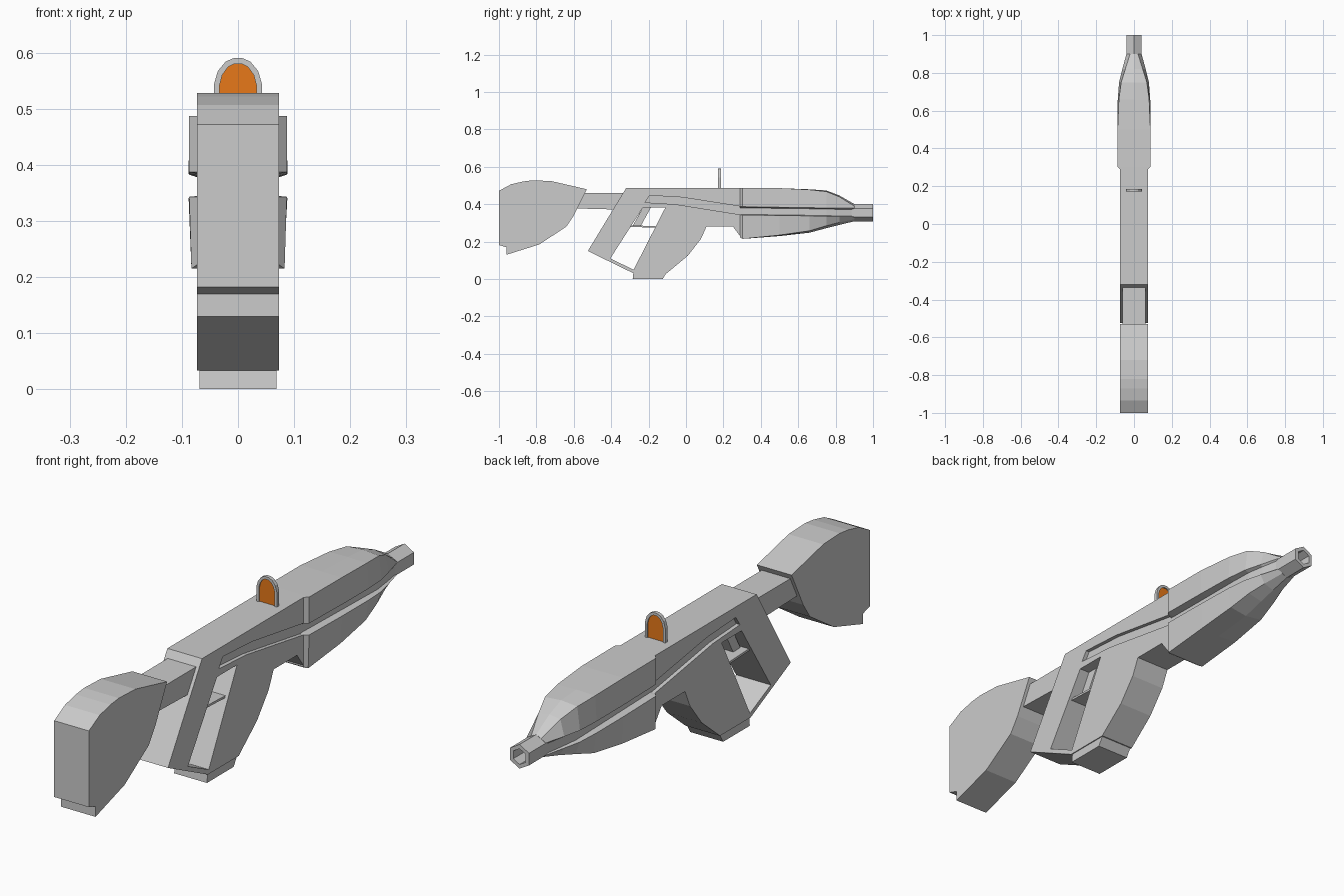
import bpy, bmesh, math

if "Cube" in bpy.data.objects:
    bpy.data.objects.remove(bpy.data.objects["Cube"])


def finish(name, bm):
    bmesh.ops.recalc_face_normals(bm, faces=bm.faces)
    me = bpy.data.meshes.new(name)
    bm.to_mesh(me)
    bm.free()
    ob = bpy.data.objects.new(name, me)
    bpy.context.collection.objects.link(ob)
    return ob


def loft(name, rings, cap=True):
    bm = bmesh.new()
    loops = [[bm.verts.new(p) for p in r] for r in rings]
    n = len(loops[0])
    for a, b in zip(loops, loops[1:]):
        for i in range(n):
            j = (i + 1) % n
            bm.faces.new((a[i], a[j], b[j], b[i]))
    if cap:
        bm.faces.new(loops[0])
        bm.faces.new(loops[-1])
    return finish(name, bm)


def side_prism(name, pts, x0, x1):
    """Extrude a (y, z) profile across x."""
    return loft(name, [[(x, y, z) for y, z in pts] for x in (x0, x1)])


def cut(target, cutter):
    cutter.hide_render = True
    cutter.hide_set(True)
    m = target.modifiers.new("cut", 'BOOLEAN')
    m.operation = 'DIFFERENCE'
    m.solver = 'EXACT'
    m.object = cutter


# Shoulder stock with its narrower lower toe
side_prism("stock", [(-1, .472), (-.935, .507), (-.87, .522), (-.82, .528), (-.72, .524),
                     (-.53, .48), (-.60, .34), (-.64, .28), (-.785, .185), (-.96, .13),
                     (-.96, .17), (-1, .182)], -.073, .073)

# Beam joining stock and receiver
side_prism("stock_beam", [(-.60, .459), (-.30, .459), (-.30, .370), (-.60, .378)], -.06, .06)

# Receiver, rear strap and front grip in one silhouette
body = side_prism("receiver", [(-.32, .487), (.30, .487), (.30, .215), (.25, .282), (.11, .282),
                               (.08, .215), (.01, .125), (-.08, .05), (-.10, .033),
                               (-.285, .033), (-.525, .15)], -.073, .073)
cut(body, side_prism("grip_opening_cutter", [(-.23, .383), (-.11, .383), (-.28, .05), (-.405, .11)],
                     -.2, .2))
groove = [(-.195, .447), (-.02, .437), (.30, .387), (.35, .386), (.35, .342), (.30, .343),
          (-.055, .40), (-.22, .41)]
for side, s in (("right", 1), ("left", -1)):
    cut(body, side_prism("groove_cutter_" + side, groove, s * .058, s * .2))

# Guard bar and trigger inside the opening
side_prism("guard_bar", [(-.30, .288), (-.15, .282), (-.155, .274), (-.31, .28)], -.06, .06)
side_prism("trigger", [(-.23, .384), (-.187, .384), (-.24, .287), (-.285, .284)], -.03, .03)

# Magazine base
side_prism("magazine_base", [(-.28, .045), (-.285, 0), (-.125, 0), (-.10, .04)], -.069, .069)


# Front shroud: y, top centre z, top corner (x, z), side x, groove z's, groove x, bottom corner x, z's
def shroud_ring(y, zt, xt, zc, xs, gt, gb, xg, xb, zbc, zb):
    half = [(xt, zc), (xs, gt), (xg, gt - .006), (xg, gb + .003), (xs, gb), (xb, zbc)]
    pts = [(0, zt)] + half + [(0, zb)] + [(-x, z) for x, z in reversed(half)]
    return [(x, y, z) for x, z in pts]


loft("front_shroud", [shroud_ring(*r) for r in (
    (.29, .487, .073, .487, .073, .387, .343, .058, .073, .222, .222),
    (.303, .487, .087, .487, .087, .387, .343, .058, .083, .215, .215),
    (.50, .486, .087, .486, .088, .384, .340, .060, .082, .235, .230),
    (.66, .480, .080, .478, .086, .382, .338, .062, .074, .258, .248),
    (.75, .474, .068, .468, .079, .380, .336, .062, .060, .285, .272),
    (.82, .447, .046, .440, .062, .379, .335, .052, .042, .303, .290),
    (.90, .401, .021, .390, .040, .379, .333, .037, .021, .320, .309))])


# Hexagonal muzzle with a bore
def hexagon(r, y):
    return [(r * math.cos(math.radians(30 + 60 * i)), y,
             .355 + r * math.sin(math.radians(30 + 60 * i))) for i in range(6)]


loft("muzzle", [hexagon(.046, .88), hexagon(.046, 1), hexagon(.03, 1), hexagon(.03, .92),
                hexagon(.001, .92)])


# Arched sight frame with coloured lens
def arch(half):
    return half + [(-x, z) for x, z in reversed(half)]


outer = arch([(.043, .48), (.043, .543), (.036, .567), (.022, .584), (.008, .590)])
inner = arch([(.033, .48), (.033, .541), (.028, .560), (.018, .574), (.007, .580)])
band = [[(o[0], .172, o[1]), (o[0], .186, o[1]), (i[0], .186, i[1]), (i[0], .172, i[1])]
        for o, i in zip(outer, inner)]
loft("sight_frame", band)
lens = loft("sight_lens", [[(x, y, z) for x, z in inner] for y in (.177, .181)])
mat = bpy.data.materials.new("orange_lens")
mat.diffuse_color = (.8, .19, .01, 1)
mat.use_nodes = True
mat.node_tree.nodes["Principled BSDF"].inputs["Base Color"].default_value = mat.diffuse_color
lens.data.materials.append(mat)
